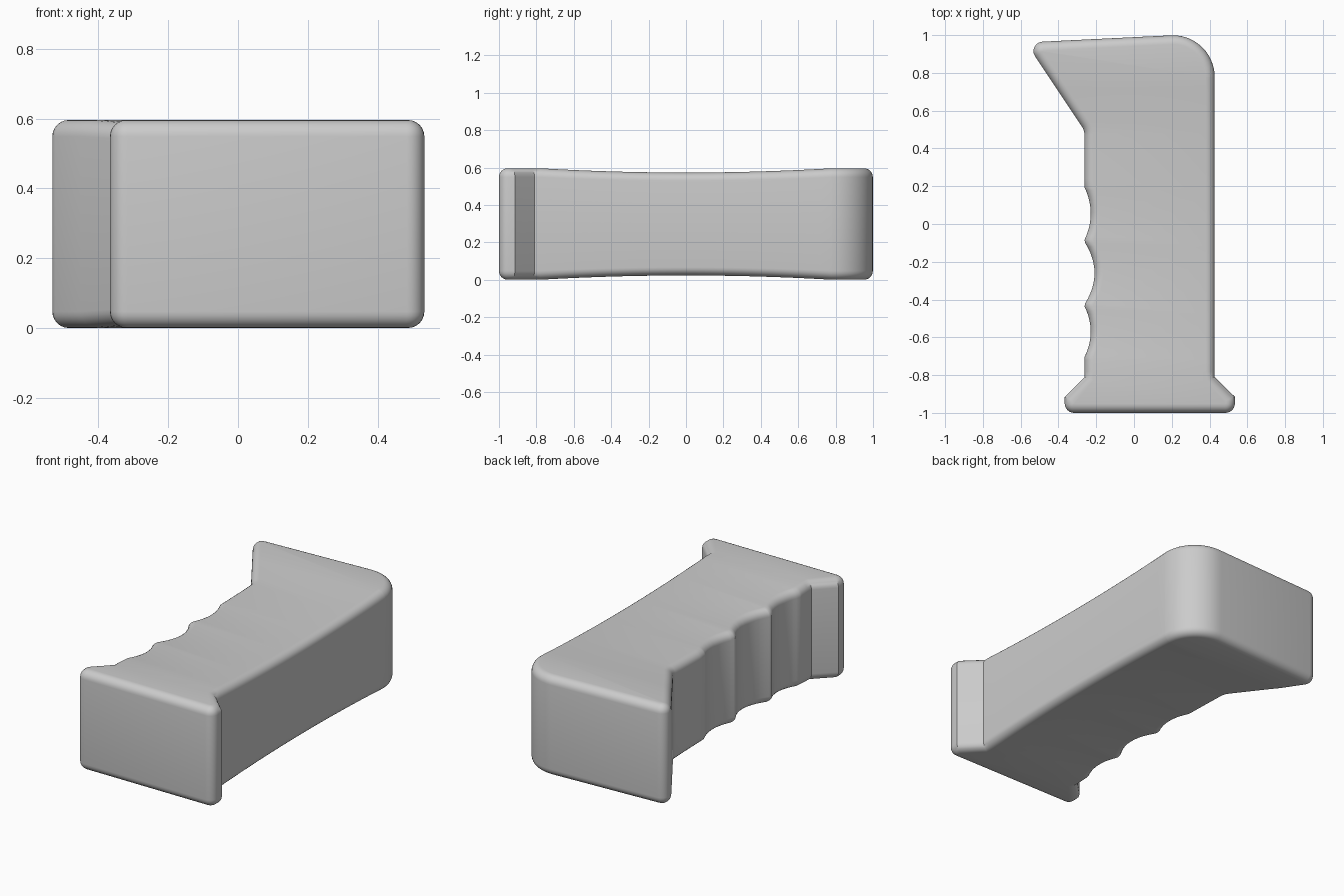
import bpy
import bmesh
import math
from mathutils import Vector

cube = bpy.data.objects.get("Cube")
if cube:
    bpy.data.objects.remove(cube, do_unlink=True)

HEIGHT = 0.596
ROUND = 0.047
GRIP_X = -0.262


def fillet(prev, corner, nxt, radius, steps):
    """Points of an arc that rounds one corner of the outline."""
    a, b = (prev - corner).normalized(), (nxt - corner).normalized()
    half = a.angle(b) / 2
    start = corner + a * radius / math.tan(half)
    centre = corner + (a + b).normalized() * radius / math.sin(half)
    arm = start - centre
    sweep = math.pi - 2 * half
    side = (corner - prev).normalized()
    return [centre + arm * math.cos(sweep * i / steps)
            + side * radius * math.sin(sweep * i / steps)
            for i in range(steps + 1)]


# Finger scoops down the front of the grip
scoops = []
for top, bottom, depth in ((0.2, -0.09, 0.036), (-0.09, -0.43, 0.056), (-0.43, -0.71, 0.036)):
    for i in range(13):
        t = 0.95 * (i / 6 - 1)
        y = (top + bottom) / 2 - t * (top - bottom) / 2
        scoops.append((GRIP_X - 0.003 + depth * (1 - t * t), y, 0))

# Outline, counter-clockwise: x, y, corner radius
corners = [(-0.367, -1, 0.05), (0.534, -1, 0.05), (0.534, -0.915, 0), (0.427, -0.81, 0),
           (0.427, 1.01, 0.22), (-0.573, 0.961, 0.05), (GRIP_X, 0.495, 0.08),
           *scoops, (GRIP_X, -0.81, 0), (-0.367, -0.915, 0)]
outline = []
for i, (x, y, r) in enumerate(corners):
    here = Vector((x, y))
    if r:
        before = Vector(corners[i - 1][:2])
        after = Vector(corners[(i + 1) % len(corners)][:2])
        outline += fillet(before, here, after, r, 12 if r > 0.1 else 6)
    else:
        outline.append(here)

# Inward direction at every outline point
inward = []
for i, p in enumerate(outline):
    if p.x < 0 and -0.75 < p.y < 0.25:
        inward.append(Vector((1, 0)))
        continue
    a = (p - outline[i - 1]).normalized()
    b = (outline[(i + 1) % len(outline)] - p).normalized()
    na, nb = Vector((-a.y, a.x)), Vector((-b.y, b.x))
    inward.append((na + nb) / (1 + na.dot(nb)))

# Stacked loops with rounded rims, closed by flat caps
STEPS = 6
rim = [(ROUND * (1 - math.sin(k * math.pi / 2 / STEPS)),
        ROUND * (1 - math.cos(k * math.pi / 2 / STEPS))) for k in range(STEPS + 1)]
layers = rim + [(inset, HEIGHT - z) for inset, z in reversed([(i, z) for i, z in rim])]
bm = bmesh.new()
rings = []
for inset, z in layers:
    rings.append([bm.verts.new((p.x + d.x * inset, p.y + d.y * inset, z))
                  for p, d in zip(outline, inward)])
count = len(outline)
for low, high in zip(rings, rings[1:]):
    for i in range(count):
        j = (i + 1) % count
        bm.faces.new((low[i], low[j], high[j], high[i]))
bm.faces.new(rings[-1])
bm.faces.new(rings[0][::-1])

# Slice across the grip, then pinch its thickness to a gentle waist
WAIST = 0.78
for k in range(27):
    y = WAIST * (k / 13 - 1)
    bmesh.ops.bisect_plane(bm, geom=bm.verts[:] + bm.edges[:] + bm.faces[:],
                           dist=0.0001, plane_co=(0, y, 0), plane_no=(0, 1, 0))
for v in bm.verts:
    dip = 0.023 * max(0, 1 - (v.co.y / WAIST) ** 2)
    mid = HEIGHT / 2
    v.co.z = mid + (v.co.z - mid) * (1 - dip / mid)
bmesh.ops.recalc_face_normals(bm, faces=bm.faces[:])

mesh = bpy.data.meshes.new("grip")
bm.to_mesh(mesh)
bm.free()
grip = bpy.data.objects.new("grip", mesh)
bpy.context.collection.objects.link(grip)

# Plain grey finish
grey = bpy.data.materials.new("light grey")
grey.use_nodes = True
colour = (0.6, 0.6, 0.6, 1)
grey.diffuse_color = colour
grey.node_tree.nodes["Principled BSDF"].inputs["Base Color"].default_value = colour
mesh.materials.append(grey)

bpy.context.view_layer.objects.active = grip
grip.select_set(True)
bpy.ops.object.shade_smooth_by_angle(angle=math.radians(30))
